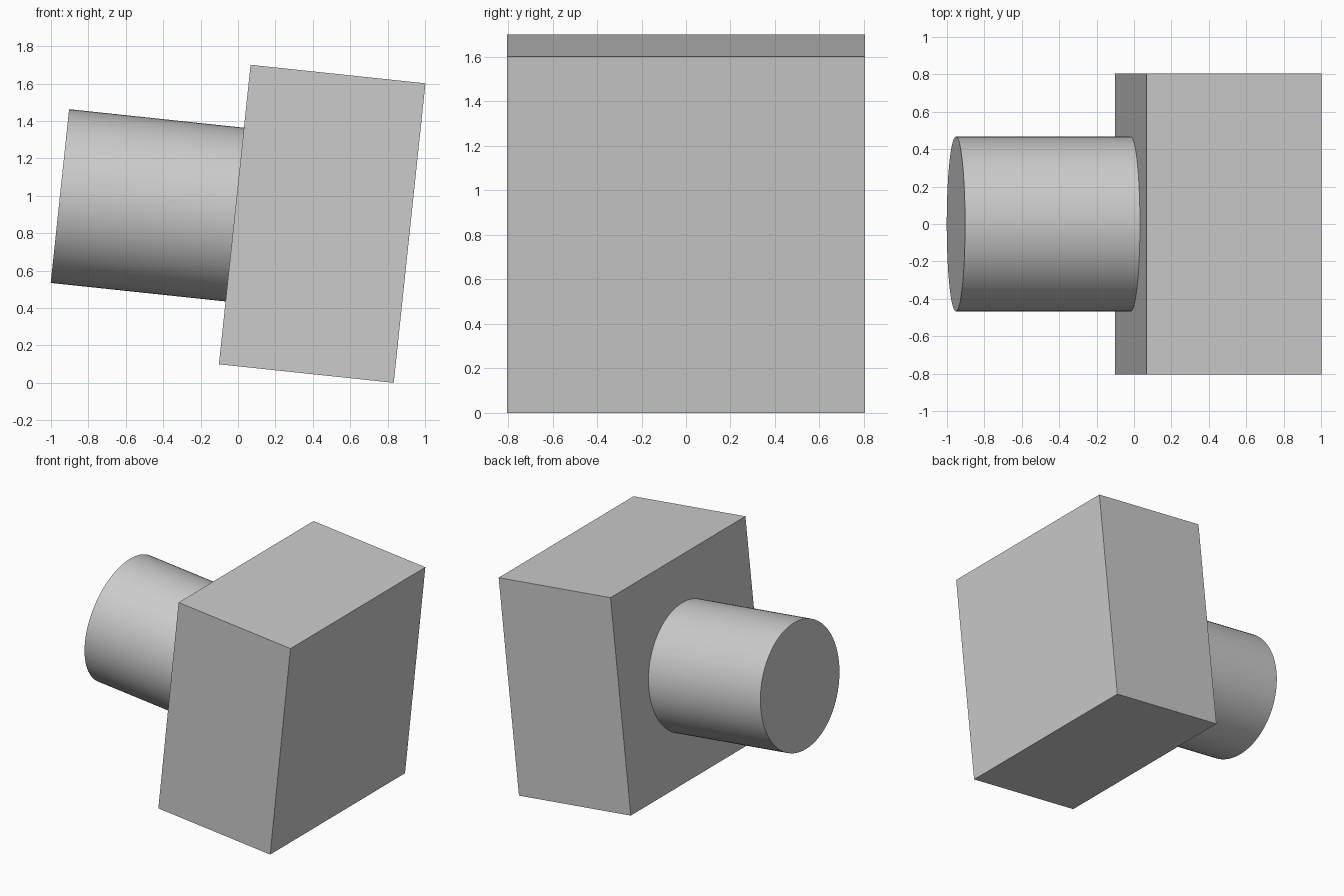
import bpy
from math import radians, pi
from mathutils import Matrix, Vector

cube = bpy.data.objects.get("Cube")
if cube:
    bpy.data.objects.remove(cube, do_unlink=True)

# Single plain grey
grey = bpy.data.materials.new("plain_grey")
grey.use_nodes = True
colour = (0.6, 0.6, 0.6, 1)
grey.diffuse_color = colour
grey.node_tree.nodes["Principled BSDF"].inputs["Base Color"].default_value = colour

# Both parts share one tilted axis through the block centre
SIDE, DEPTH = 1.61, 0.94
RADIUS, LENGTH = 0.467, 0.94
tilt = Matrix.Translation((0.45, 0, 0.85)) @ Matrix.Rotation(radians(6.04), 4, "Y")


def finish(name, local):
    obj = bpy.context.object
    obj.name = name
    obj.data.materials.append(grey)
    obj.matrix_world = tilt @ local
    return obj


# Square block
bpy.ops.mesh.primitive_cube_add(size=1)
block = bpy.context.object
block.data.transform(Matrix.Diagonal(Vector((DEPTH, SIDE, SIDE, 1))))
finish("head_block", Matrix.Identity(4))

# Round stub joined to the block's left face
bpy.ops.mesh.primitive_cylinder_add(vertices=96, radius=RADIUS, depth=LENGTH)
finish("round_stub", Matrix.Translation((-(DEPTH + LENGTH) / 2, 0, 0)) @ Matrix.Rotation(pi / 2, 4, "Y"))
bpy.ops.object.shade_smooth_by_angle(angle=radians(30))
